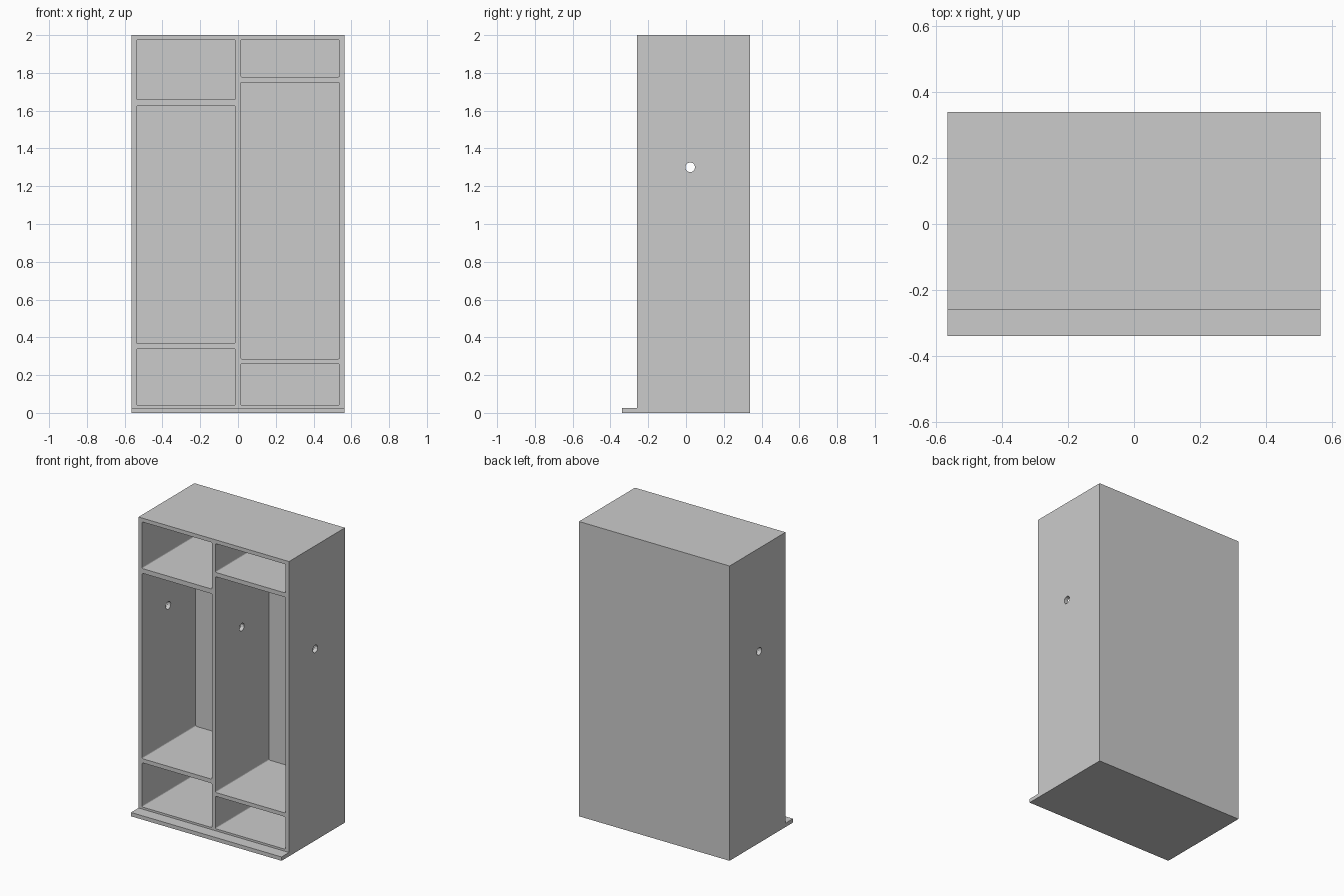
import bpy, bmesh, math

if "Cube" in bpy.data.objects:
    bpy.data.objects.remove(bpy.data.objects["Cube"])

W, FRONT, BACK, LIP, H = 0.565, -0.26, 0.34, -0.34, 2.0
LIP_TOP = 0.026
BACK_PANEL = 0.025


def extrude_profile(name, points, offset):
    """Closed polygon of 3D points extruded by an offset vector."""
    bm = bmesh.new()
    face = bm.faces.new([bm.verts.new(p) for p in points])
    new = bmesh.ops.extrude_face_region(bm, geom=[face])["geom"]
    bmesh.ops.translate(bm, vec=offset,
                        verts=[v for v in new if isinstance(v, bmesh.types.BMVert)])
    bmesh.ops.recalc_face_normals(bm, faces=bm.faces)
    mesh = bpy.data.meshes.new(name)
    bm.to_mesh(mesh)
    bm.free()
    obj = bpy.data.objects.new(name, mesh)
    bpy.context.collection.objects.link(obj)
    return obj


def rounded_rect(x0, x1, z0, z1, y, r=0.008, steps=3):
    """Outline of a compartment opening with small corner radii."""
    corners = [(x1 - r, z1 - r), (x0 + r, z1 - r), (x0 + r, z0 + r), (x1 - r, z0 + r)]
    return [(cx + r * math.cos(a), y, cz + r * math.sin(a))
            for i, (cx, cz) in enumerate(corners)
            for a in [math.pi / 2 * (i + s / steps) for s in range(steps + 1)]]


def cut(target, cutter):
    """Subtract the cutter, then discard it."""
    cutter.hide_render = True
    mod = target.modifiers.new("cut", "BOOLEAN")
    mod.operation, mod.solver, mod.object = "DIFFERENCE", "EXACT", cutter
    bpy.context.view_layer.objects.active = target
    bpy.ops.object.modifier_apply(modifier=mod.name)
    bpy.data.objects.remove(cutter)


# Carcass with the projecting floor lip, extruded across the width
side = [(LIP, 0), (BACK, 0), (BACK, H), (FRONT, H), (FRONT, LIP_TOP), (LIP, LIP_TOP)]
cabinet = extrude_profile("locker_cabinet", [(-W, y, z) for y, z in side], (2 * W, 0, 0))

# Open compartments: shelf heights differ between the two columns
columns = {
    (-0.538, -0.013): [(0.04, 0.34), (0.368, 1.626), (1.658, 1.974)],
    (0.013, 0.538): [(0.04, 0.26), (0.286, 1.75), (1.779, 1.974)],
}
for (x0, x1), rows in columns.items():
    for z0, z1 in rows:
        outline = rounded_rect(x0, x1, z0, z1, FRONT - 0.05)
        cut(cabinet, extrude_profile("compartment_cutter", outline,
                                     (0, BACK - BACK_PANEL - FRONT + 0.05, 0)))

# Rail hole through both sides and the divider
ring = [(-W - 0.1, 0.022 + 0.026 * math.cos(a), 1.3 + 0.026 * math.sin(a))
        for a in [math.tau * i / 12 for i in range(12)]]
cut(cabinet, extrude_profile("rail_hole_cutter", ring, (2 * W + 0.2, 0, 0)))
